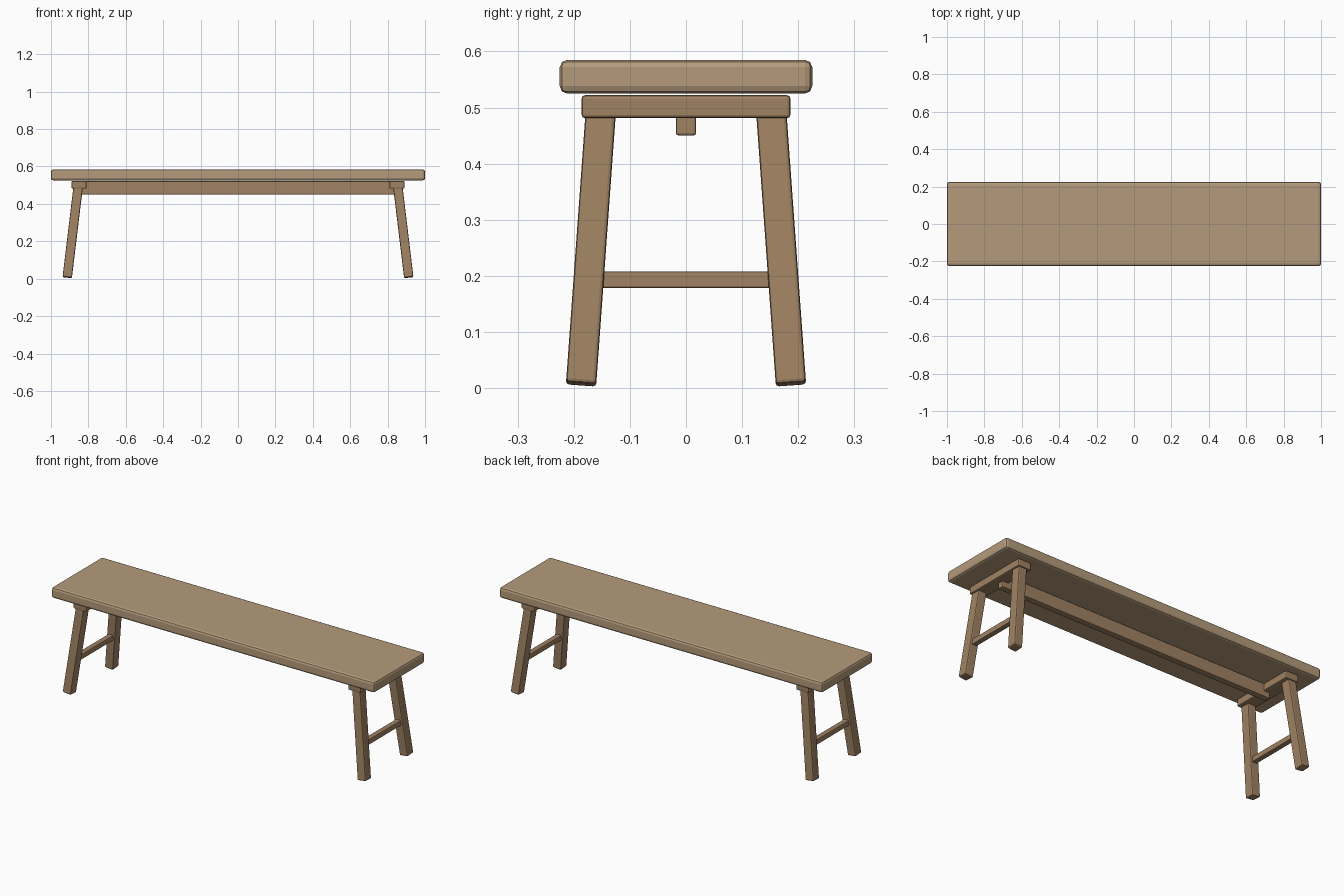
import bpy
from mathutils import Vector, Matrix

if "Cube" in bpy.data.objects:
    bpy.data.objects.remove(bpy.data.objects["Cube"])


def material(name, color):
    mat = bpy.data.materials.new(name)
    mat.diffuse_color = (*color, 1)
    mat.use_nodes = True
    mat.node_tree.nodes["Principled BSDF"].inputs["Base Color"].default_value = mat.diffuse_color
    return mat


LIGHT = material("light_wood", (0.46, 0.33, 0.20))
DARK = material("dark_wood", (0.35, 0.225, 0.125))


def block(name, size, center, bevel, mat, rotation=None):
    """Rounded box, optionally rotated."""
    bpy.ops.mesh.primitive_cube_add(size=1)
    obj = bpy.context.object
    obj.name = name
    obj.data.transform(Matrix.Diagonal((*size, 1)))
    if rotation:
        obj.data.transform(rotation)
    obj.location = center
    mod = obj.modifiers.new("Bevel", 'BEVEL')
    mod.width = bevel
    mod.segments = 2
    obj.data.materials.append(mat)
    return obj


def leg(name, foot, top):
    """Splayed leg between two centre points."""
    foot, top = Vector(foot), Vector(top)
    z = (top - foot).normalized()
    y = z.cross(Vector((1, 0, 0))).normalized()
    x = y.cross(z)
    rot = Matrix((x, y, z)).transposed().to_4x4()
    block(name, (0.05, 0.054, (top - foot).length), (foot + top) / 2, 0.006, DARK, rot)


# Seat plank and the beam beneath it
block("seat", (2.0, 0.45, 0.06), (0, 0, 0.555), 0.013, LIGHT)
block("under_beam", (1.7, 0.036, 0.072), (0, 0, 0.486), 0.005, DARK)

# End frames: cleat, rung and two splayed legs
for sx, side in ((-1, "left"), (1, "right")):
    block(side + "_cleat", (0.08, 0.372, 0.041), (sx * 0.85, 0, 0.5015), 0.006, DARK)
    block(side + "_rung", (0.03, 0.34, 0.03), (sx * 0.89, 0, 0.193), 0.004, DARK)
    for sy, end in ((-1, "front"), (1, "back")):
        leg(f"{end}_{side}_leg", (sx * 0.913, sy * 0.187, 0.007),
            (sx * 0.853, sy * 0.151, 0.505))
